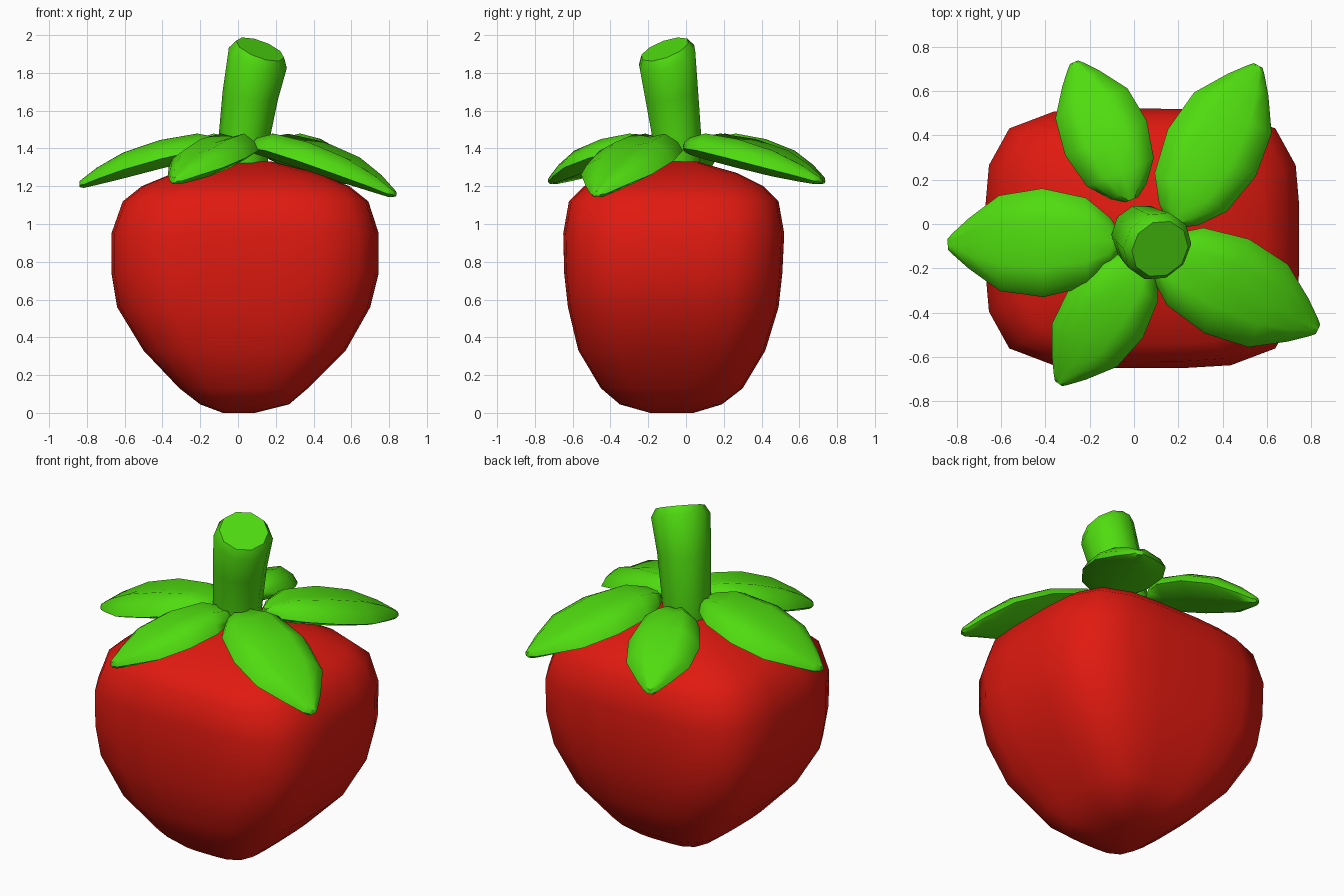
import bpy, bmesh, math
from mathutils import Vector, Matrix

if "Cube" in bpy.data.objects:
    bpy.data.objects.remove(bpy.data.objects["Cube"])


def material(name, color):
    m = bpy.data.materials.new(name)
    m.diffuse_color = color
    m.use_nodes = True
    m.node_tree.nodes["Principled BSDF"].inputs["Base Color"].default_value = m.diffuse_color
    return m


RED = material("red", (0.75, 0.01, 0.005, 1))
GREEN = material("green", (0.08, 0.72, 0.005, 1))


def loft(name, rings, mat, angle):
    """Skin a list of equal-length point rings and fan both ends shut."""
    bm = bmesh.new()
    loops = [[bm.verts.new(p) for p in r] for r in rings]
    n = len(loops[0])
    for a, b in zip(loops, loops[1:]):
        for i in range(n):
            j = (i + 1) % n
            bm.faces.new((a[i], a[j], b[j], b[i]))
    for loop in (loops[0], loops[-1]):
        c = bm.verts.new(sum((v.co for v in loop), Vector()) / n)
        for i in range(n):
            bm.faces.new((loop[i], loop[(i + 1) % n], c))
    bmesh.ops.recalc_face_normals(bm, faces=bm.faces)
    me = bpy.data.meshes.new(name)
    bm.to_mesh(me)
    bm.free()
    ob = bpy.data.objects.new(name, me)
    bpy.context.collection.objects.link(ob)
    me.materials.append(mat)
    bpy.ops.object.select_all(action='DESELECT')
    ob.select_set(True)
    bpy.context.view_layer.objects.active = ob
    bpy.ops.object.shade_smooth_by_angle(angle=math.radians(angle))
    return ob


# Fruit body: rounded-box sections (z, x min, x max, y min, y max)
SECTIONS = [
    (0.00, -0.08, 0.09, -0.19, 0.04), (0.045, -0.20, 0.27, -0.35, 0.19),
    (0.13, -0.31, 0.37, -0.45, 0.30), (0.33, -0.50, 0.57, -0.57, 0.42),
    (0.56, -0.64, 0.70, -0.625, 0.49), (0.74, -0.67, 0.745, -0.645, 0.51),
    (0.95, -0.67, 0.745, -0.65, 0.52), (1.12, -0.61, 0.69, -0.62, 0.49),
    (1.20, -0.51, 0.59, -0.54, 0.41), (1.27, -0.34, 0.42, -0.37, 0.27),
    (1.33, -0.10, 0.18, -0.14, 0.06),
]


def body_ring(z, x0, x1, y0, y1):
    pts = []
    for i in range(24):
        a = math.tau * i / 24
        c, s = math.cos(a), math.sin(a)
        k = (abs(c) ** 4.2 + abs(s) ** 4.2) ** (-1 / 4.2)
        pts.append(Vector(((x0 + x1) / 2 + c * k * (x1 - x0) / 2,
                           (y0 + y1) / 2 + s * k * (y1 - y0) / 2, z)))
    return pts


loft("fruit_body", [body_ring(*s) for s in SECTIONS], RED, 60)

# Stem: leaning tube with a slanted cap (x, y, z, radius, tilt in degrees)
TILT_AXIS = Vector((1, 1, 0))
STEM = [(0.03, -0.05, 1.25, 0.12, 0), (0.035, -0.05, 1.47, 0.137, 0),
        (0.065, -0.075, 1.68, 0.148, 12), (0.105, -0.10, 1.88, 0.163, 28),
        (0.117, -0.112, 1.925, 0.135, 28)]


def stem_ring(x, y, z, r, tilt):
    rot = Matrix.Rotation(math.radians(tilt), 3, TILT_AXIS)
    return [Vector((x, y, z)) + rot @ Vector((r * math.cos(math.tau * i / 10),
            r * math.sin(math.tau * i / 10), 0)) for i in range(10)]


loft("stem", [stem_ring(*s) for s in STEM], GREEN, 50)

# Leaves: padded blades with a centre groove, drooping to the tip
STATIONS = [(0, 0.16, 0.02, 0.35), (0.06, 0.45, 0.0, 0.6), (0.2, 0.82, 0.02, 0.9),
            (0.45, 1, 0.23, 1), (0.7, 0.88, 0.52, 0.9), (0.88, 0.46, 0.80, 0.6),
            (0.97, 0.2, 0.97, 0.35), (1, 0.1, 1, 0.2)]  # along, width, droop, thickness
CROSS = [(1, -0.2), (0.85, 0.35), (0.45, 0.85), (0, 0.65), (-0.45, 0.85), (-0.85, 0.35),
         (-1, -0.2), (-0.5, -0.75), (0, -0.6), (0.5, -0.75)]


def leaf(name, base, tip, half_width, tip_z):
    base, tip = Vector(base), Vector(tip)
    side = (tip - base).normalized().orthogonal()
    rings = []
    for t, w, droop, th in STATIONS:
        p = base.lerp(tip, t)
        z = 1.41 + (tip_z - 1.41) * droop
        ring = []
        for u, v in CROSS:
            q = p + side * (u * w * half_width)
            ring.append(Vector((q.x, q.y, z + v * th * 0.095)))
        rings.append(ring)
    loft(name, rings, GREEN, 50)


LEAVES = [((-0.06, -0.08), (-0.84, -0.09), 0.245, 1.21),
          ((0.05, -0.14), (-0.34, -0.72), 0.20, 1.23),
          ((0.08, -0.12), (0.83, -0.475), 0.235, 1.16),
          ((0.18, 0.0), (0.56, 0.715), 0.225, 1.23),
          ((-0.01, 0.11), (-0.27, 0.73), 0.20, 1.23)]
for i, (b, t, w, z) in enumerate(LEAVES):
    leaf(f"leaf_{i + 1}", b, t, w, z)
